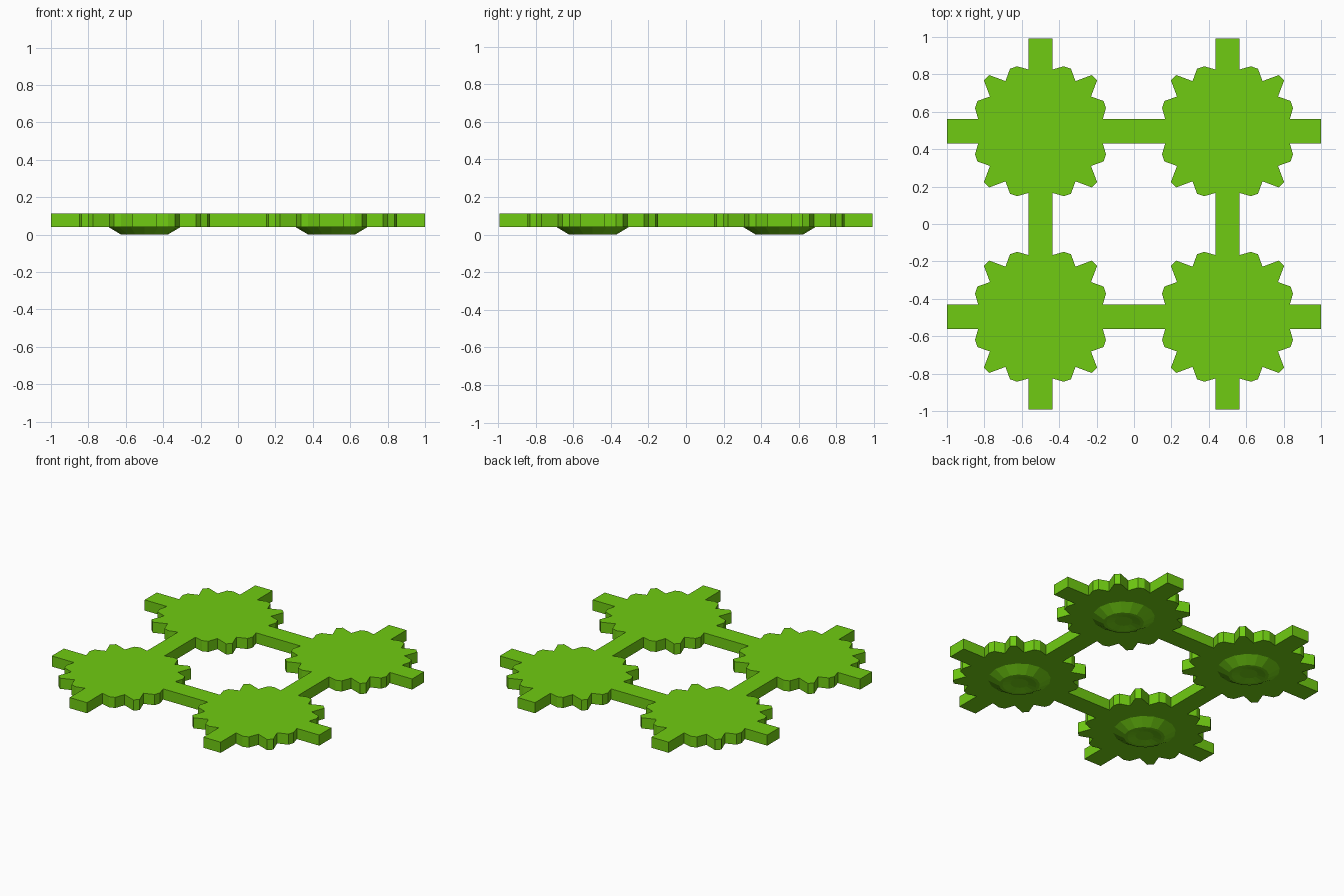
import bpy, bmesh, math
from mathutils import Matrix, Vector

if "Cube" in bpy.data.objects:
    bpy.data.objects.remove(bpy.data.objects["Cube"])

Z_BOTTOM, Z_TOP = 0.04, 0.112

green = bpy.data.materials.new("green")
green.diffuse_color = (0.16, 0.6, 0.006, 1)
green.use_nodes = True
green.node_tree.nodes["Principled BSDF"].inputs["Base Color"].default_value = green.diffuse_color


def finish(bm, name, location):
    bmesh.ops.recalc_face_normals(bm, faces=bm.faces)
    mesh = bpy.data.meshes.new(name)
    bm.to_mesh(mesh)
    bm.free()
    mesh.materials.append(green)
    obj = bpy.data.objects.new(name, mesh)
    obj.location = location
    bpy.context.collection.objects.link(obj)


# One quarter of the cog outline: an arm followed by three teeth
QUARTER = [(0.5, -0.065), (0.5, 0.065), (0.333, 0.065),
           (0.35, 0.125), (0.337, 0.163), (0.27, 0.187),
           (0.303, 0.275), (0.275, 0.303), (0.187, 0.27),
           (0.163, 0.337), (0.125, 0.35), (0.065, 0.333)]


def cog_plate(name, x, y):
    bm = bmesh.new()
    verts = []
    for q in range(4):
        rot = Matrix.Rotation(q * math.pi / 2, 3, 'Z')
        for px, py in QUARTER:
            verts.append(bm.verts.new(rot @ Vector((px, py, 0))))
    # Arms meet their neighbours, slightly shorter along y
    bmesh.ops.scale(bm, vec=(1, 0.992, 1), verts=verts)
    face = bm.faces.new(verts)
    ext = bmesh.ops.extrude_face_region(bm, geom=[face], use_keep_orig=True)
    top = [g for g in ext["geom"] if isinstance(g, bmesh.types.BMVert)]
    bmesh.ops.translate(bm, vec=(0, 0, Z_TOP - Z_BOTTOM), verts=top)
    finish(bm, name, (x, y, Z_BOTTOM))


# Tapered boss under each cog, with a shallow dimple
BOSS = [(0.192, 0.042), (0.192, 0.04), (0.125, 0.0), (0.105, 0.0), (0.055, 0.01)]


def boss(name, x, y, sides=16):
    bm = bmesh.new()
    rings = []
    for r, z in BOSS:
        rings.append([bm.verts.new((r * math.cos(2 * math.pi * i / sides),
                                    r * math.sin(2 * math.pi * i / sides), z))
                      for i in range(sides)])
    for a, b in zip(rings, rings[1:]):
        for i in range(sides):
            j = (i + 1) % sides
            bm.faces.new((a[i], a[j], b[j], b[i]))
    bm.faces.new(rings[0])
    bm.faces.new(rings[-1])
    finish(bm, name, (x, y, 0))


# Two by two grid of cogs
for sx, side in ((-1, "left"), (1, "right")):
    for sy, end in ((-1, "front"), (1, "back")):
        cog_plate(f"cog_plate_{end}_{side}", sx * 0.5, sy * 0.496)
        boss(f"boss_{end}_{side}", sx * 0.5, sy * 0.496)
